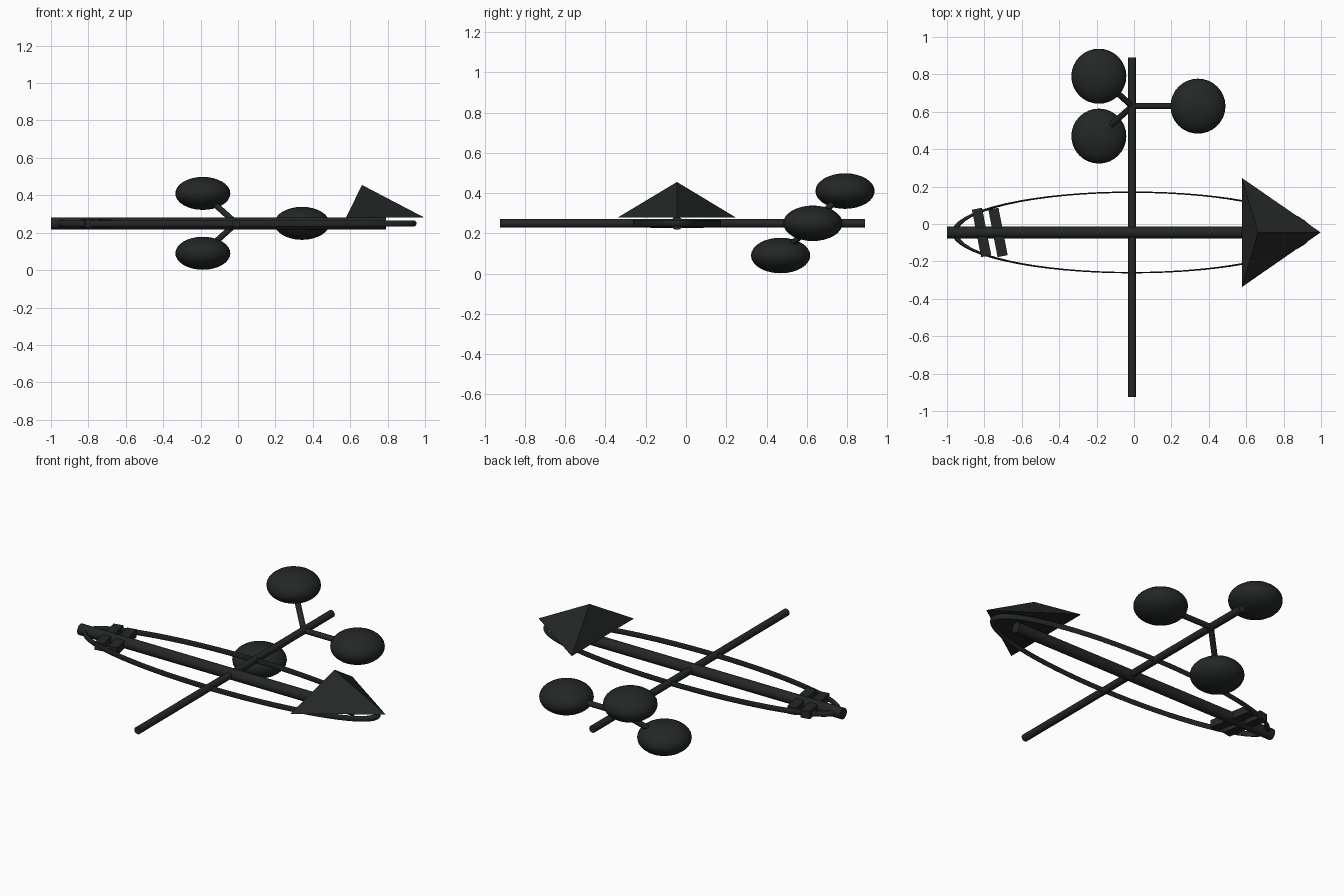
import bpy
import bmesh
import math
from mathutils import Vector

if "Cube" in bpy.data.objects:
    bpy.data.objects.remove(bpy.data.objects["Cube"])

# One matte black for every part
black = bpy.data.materials.new("matte_black")
black.use_nodes = True
colour = (0.018, 0.019, 0.019, 1)
black.diffuse_color = colour
black.node_tree.nodes["Principled BSDF"].inputs["Base Color"].default_value = colour

AXIS_Y = -0.045   # line of the arrow shaft
MID_Z = 0.25      # height of the rods


def finish(name, smooth=True):
    ob = bpy.context.object
    ob.name = name
    ob.data.materials.append(black)
    if smooth:
        bpy.ops.object.shade_smooth_by_angle(angle=math.radians(35))
    return ob


def rod(name, start, end, radius):
    a, b = Vector(start), Vector(end)
    bpy.ops.mesh.primitive_cylinder_add(
        vertices=32, radius=radius, depth=(b - a).length, location=(a + b) / 2,
        rotation=(b - a).to_track_quat("Z", "Y").to_euler())
    return finish(name)


# Arrow shaft and crossing rod
rod("arrow_shaft", (-1, AXIS_Y, MID_Z), (0.79, AXIS_Y, MID_Z), 0.032)
rod("cross_rod", (-0.01, -0.925, MID_Z), (-0.01, 0.89, MID_Z), 0.021)

# Long oval hoop, a ring squeezed sideways
bpy.ops.mesh.primitive_torus_add(
    major_segments=64, minor_segments=16, major_radius=0.948, minor_radius=0.0165,
    location=(-0.01, AXIS_Y, MID_Z))
bpy.context.object.scale.y = 0.227
finish("oval_hoop")

# Arrow head: a three-sided pyramid lying on the shaft
bm = bmesh.new()
left = bm.verts.new((0.577, 0.246, 0.28))
right = bm.verts.new((0.577, -0.337, 0.28))
tip = bm.verts.new((0.998, AXIS_Y, 0.28))
peak = bm.verts.new((0.663, AXIS_Y, 0.455))
for face in ((left, tip, right), (left, right, peak), (right, tip, peak), (tip, left, peak)):
    bm.faces.new(face)
bmesh.ops.recalc_face_normals(bm, faces=bm.faces)
mesh = bpy.data.meshes.new("arrow_head")
bm.to_mesh(mesh)
bm.free()
mesh.materials.append(black)
bpy.context.collection.objects.link(bpy.data.objects.new("arrow_head", mesh))

# Two slanted tail bars
for name, x in (("tail_bar_rear", -0.815), ("tail_bar_front", -0.727)):
    bpy.ops.mesh.primitive_cube_add(
        size=1, location=(x, AXIS_Y, MID_Z), rotation=(0, 0, math.radians(11)))
    bpy.context.object.scale = (0.055, 0.258, 0.045)
    finish(name, smooth=False)

# Three wind cups on spokes, on a hub tilted about the x axis
hub = Vector((-0.01, 0.63, MID_Z))
for side, offset in (("side", (0.352, 0, 0)),
                     ("upper", (-0.178, 0.16, 0.16)),
                     ("lower", (-0.178, -0.16, -0.16))):
    centre = hub + Vector(offset)
    rod(side + "_spoke", hub, centre, 0.016)
    bpy.ops.mesh.primitive_uv_sphere_add(
        segments=32, ring_count=16, radius=0.147, location=centre)
    bpy.context.object.scale.z = 0.6
    finish(side + "_cup")
